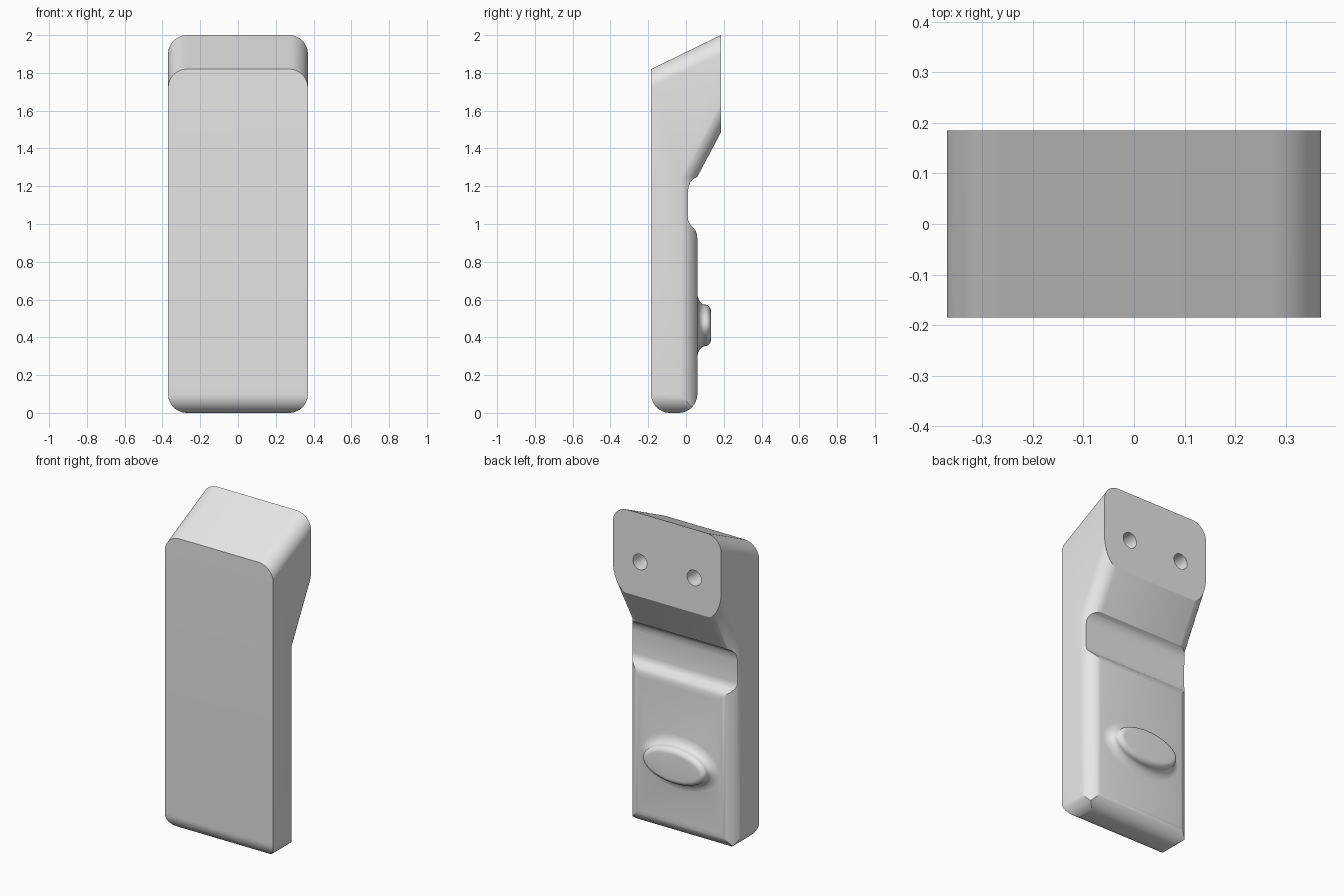
import bpy, bmesh, math

cube = bpy.data.objects.get("Cube")
if cube:
    bpy.data.objects.remove(cube, do_unlink=True)

grey = bpy.data.materials.new("light_grey")
grey.use_nodes = True
grey.diffuse_color = (0.8, 0.8, 0.8, 1)
grey.node_tree.nodes["Principled BSDF"].inputs["Base Color"].default_value = (0.8, 0.8, 0.8, 1)


def arc(cx, cy, r, start, end, n=12):
    """Points on a circular arc, angles in degrees."""
    angles = [math.radians(start + (end - start) * i / n) for i in range(n + 1)]
    return [(cx + r * math.cos(a), cy + r * math.sin(a)) for a in angles]


def loft(name, rings):
    """Closed solid through rings that share a point count."""
    bm = bmesh.new()
    loops = [[bm.verts.new(p) for p in ring] for ring in rings]
    for a, b in zip(loops, loops[1:]):
        for i in range(len(a)):
            j = (i + 1) % len(a)
            bm.faces.new((a[i], a[j], b[j], b[i]))
    bm.faces.new(loops[0])
    bm.faces.new(loops[-1])
    bmesh.ops.recalc_face_normals(bm, faces=bm.faces)
    mesh = bpy.data.meshes.new(name)
    bm.to_mesh(mesh)
    bm.free()
    obj = bpy.data.objects.new(name, mesh)
    bpy.context.collection.objects.link(obj)
    mesh.materials.append(grey)
    return obj


def combine(target, tool, operation):
    """Apply a boolean and discard the tool."""
    mod = target.modifiers.new("combine", 'BOOLEAN')
    mod.operation, mod.object, mod.solver = operation, tool, 'EXACT'
    bpy.context.view_layer.objects.active = target
    bpy.ops.object.modifier_apply(modifier=mod.name)
    bpy.data.objects.remove(tool, do_unlink=True)


# Body: slab with rounded back edges, leaning back above the bend
def section(back, z):
    right = arc(0.271, back - 0.1, 0.1, 0, 90)
    pts = [(-0.371, -0.3), (0.371, -0.3)] + right + [(-x, y) for x, y in reversed(right)]
    return [(x, y, z) for x, y in pts]


body = loft("bracket_body", [section(0.061, -0.1), section(0.061, 1.25), section(0.673, 2.4)])

# Side profile: rounded foot, groove, sloping shoulder and mounting pad
profile = arc(-0.085, 0.1, 0.1, 180, 270) + arc(-0.04, 0.1, 0.1, 270, 360)
profile += [(0.06, 0.92), (0.058, 0.945), (0.05, 0.967), (0.035, 0.985),
            (0.022, 0.998), (0.013, 1.012), (0.01, 1.03)]
profile += [(0.01, 1.17), (0.013, 1.195), (0.022, 1.218), (0.037, 1.237), (0.06, 1.25)]
profile += [(0.185, 1.485), (0.185, 2.2), (-0.185, 2.2)]
side = loft("side_profile", [[(x, y, z) for y, z in profile] for x in (-0.5, 0.5)])
combine(body, side, 'INTERSECT')


# Front outline: rounded corners, with the top rising towards the back
def outline(y):
    lift = 0.4865 * (y + 0.185)
    bottom = arc(-0.27, 0.1, 0.1, 180, 270) + arc(0.27, 0.1, 0.1, 270, 360)
    top = arc(0.27, 1.72, 0.1, 0, 90) + arc(-0.27, 1.72, 0.1, 90, 180)
    return [(x, y, z) for x, z in bottom] + [(x, y, z + lift) for x, z in top]


combine(body, loft("front_outline", [outline(-0.3), outline(0.3)]), 'INTERSECT')

# Screw holes in the mounting pad
for x in (-0.185, 0.185):
    circle = arc(x, 1.7, 0.048, 0, 360, 32)[:-1]
    hole = loft("screw_hole", [[(px, y, pz) for px, pz in circle] for y in (0.0, 0.3)])
    combine(body, hole, 'DIFFERENCE')


# Oval boss with a flared base and a rounded rim
def oval(spread, y, n=64):
    angles = [math.tau * i / n for i in range(n)]
    return [((0.17 + spread) * math.cos(a), y, 0.463 + (0.065 + spread) * math.sin(a))
            for a in angles]


turns = [math.pi / 2 * i / 8 for i in range(9)]
rings = [oval(0.115, 0.04)]
rings += [oval(0.115 - 0.07 * math.sin(t), 0.059 + 0.041 * (1 - math.cos(t))) for t in turns]
rings += [oval(0.01 + 0.035 * math.cos(t), 0.1 + 0.032 * math.sin(t)) for t in turns[1:]]
combine(body, loft("oval_boss", rings), 'UNION')

# Smooth the fillets and keep the hard edges
bpy.ops.object.select_all(action='DESELECT')
body.select_set(True)
bpy.context.view_layer.objects.active = body
bpy.ops.object.shade_smooth_by_angle(angle=math.radians(25))
